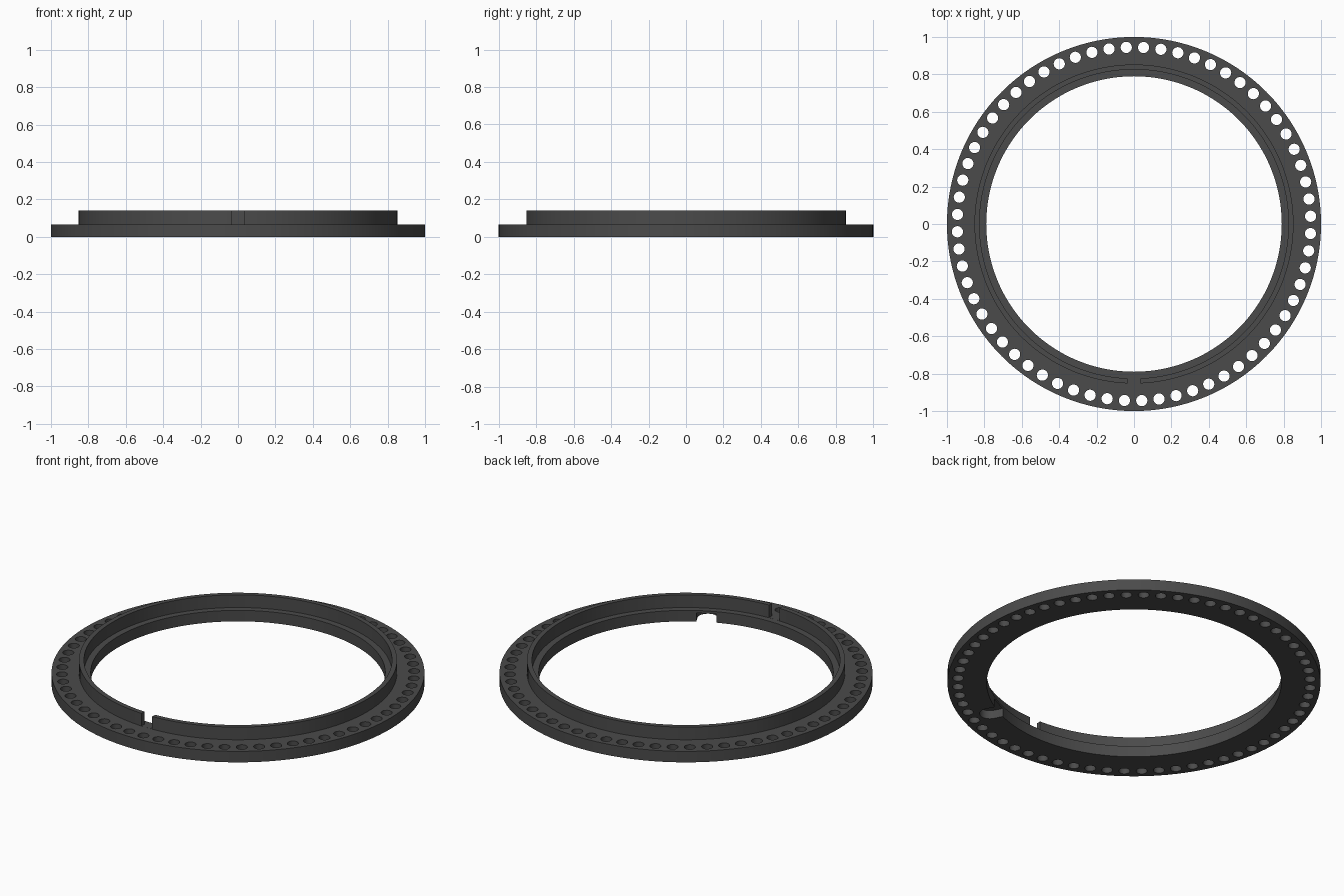
import bpy, bmesh, math
from mathutils import Matrix, Vector

if "Cube" in bpy.data.objects:
    bpy.data.objects.remove(bpy.data.objects["Cube"])

SEGS = 128
HOLES = 64
BASE_H, TOP_H = 0.065, 0.14

dark = bpy.data.materials.new("dark grey")
dark.diffuse_color = (0.07, 0.07, 0.07, 1)
dark.use_nodes = True
dark.node_tree.nodes["Principled BSDF"].inputs["Base Color"].default_value = dark.diffuse_color


def make_object(name, bm):
    bmesh.ops.recalc_face_normals(bm, faces=bm.faces)
    mesh = bpy.data.meshes.new(name)
    bm.to_mesh(mesh)
    bm.free()
    mesh.materials.append(dark)
    obj = bpy.data.objects.new(name, mesh)
    bpy.context.collection.objects.link(obj)
    return obj


def add_cylinder(bm, x, y, z0, z1, radius, sides):
    bmesh.ops.create_cone(bm, cap_ends=True, segments=sides, radius1=radius, radius2=radius,
                          depth=z1 - z0, matrix=Matrix.Translation((x, y, (z0 + z1) / 2)))


def cut(target, cutter):
    mod = target.modifiers.new(cutter.name, 'BOOLEAN')
    mod.operation = 'DIFFERENCE'
    mod.solver = 'EXACT'
    mod.object = cutter
    bpy.ops.object.select_all(action='DESELECT')
    target.select_set(True)
    bpy.context.view_layer.objects.active = target
    bpy.ops.object.modifier_apply(modifier=mod.name)
    bpy.data.objects.remove(cutter)


# Flanged ring: flat flange, thin upright wall and a ledge inside it
profile = [(0.79, 0), (1, 0), (1, BASE_H), (0.853, BASE_H),
           (0.853, TOP_H), (0.826, TOP_H), (0.826, BASE_H), (0.79, BASE_H)]
bm = bmesh.new()
rings = []
for i in range(SEGS):
    a = 2 * math.pi * i / SEGS
    rings.append([bm.verts.new((r * math.cos(a), r * math.sin(a), z)) for r, z in profile])
n = len(profile)
for i in range(SEGS):
    p, q = rings[i], rings[(i + 1) % SEGS]
    for j in range(n):
        k = (j + 1) % n
        bm.faces.new((p[j], q[j], q[k], p[k]))
ring = make_object("flanged_ring", bm)

# Bolt holes through the flange
bm = bmesh.new()
for i in range(HOLES):
    a = math.radians((i + 0.5) * 360 / HOLES - 0.3)
    add_cylinder(bm, 0.945 * math.cos(a), 0.945 * math.sin(a), -0.1, 0.2, 0.03, 24)
cut(ring, make_object("bolt_hole_cutter", bm))

# Slot through the upright wall at the front
bm = bmesh.new()
bmesh.ops.create_cube(bm, size=1, matrix=Matrix.Translation((0, -0.84, BASE_H + 0.1005))
                      @ Matrix.Diagonal((0.07, 0.1, 0.2, 1)))
cut(ring, make_object("slot_cutter", bm))

# Round-ended channel under the ledge, open to the inside
a = math.radians(-63)
outline = [(0.70, -0.055), (0.84, -0.055)]
outline += [(0.84 + 0.055 * math.sin(t), -0.055 * math.cos(t))
            for t in (math.pi * i / 16 for i in range(1, 16))]
outline += [(0.84, 0.055), (0.70, 0.055)]
bm = bmesh.new()
face = bm.faces.new([bm.verts.new((x, y, -0.1)) for x, y in outline])
geom = bmesh.ops.extrude_face_region(bm, geom=[face])["geom"]
bmesh.ops.translate(bm, vec=Vector((0, 0, 0.15)),
                    verts=[g for g in geom if isinstance(g, bmesh.types.BMVert)])
bmesh.ops.rotate(bm, verts=bm.verts, cent=(0, 0, 0), matrix=Matrix.Rotation(a, 3, 'Z'))
cut(ring, make_object("channel_cutter", bm))

# Smooth round faces, sharp corners
bpy.ops.object.select_all(action='DESELECT')
ring.select_set(True)
bpy.context.view_layer.objects.active = ring
bpy.ops.object.shade_smooth_by_angle(angle=math.radians(30))
